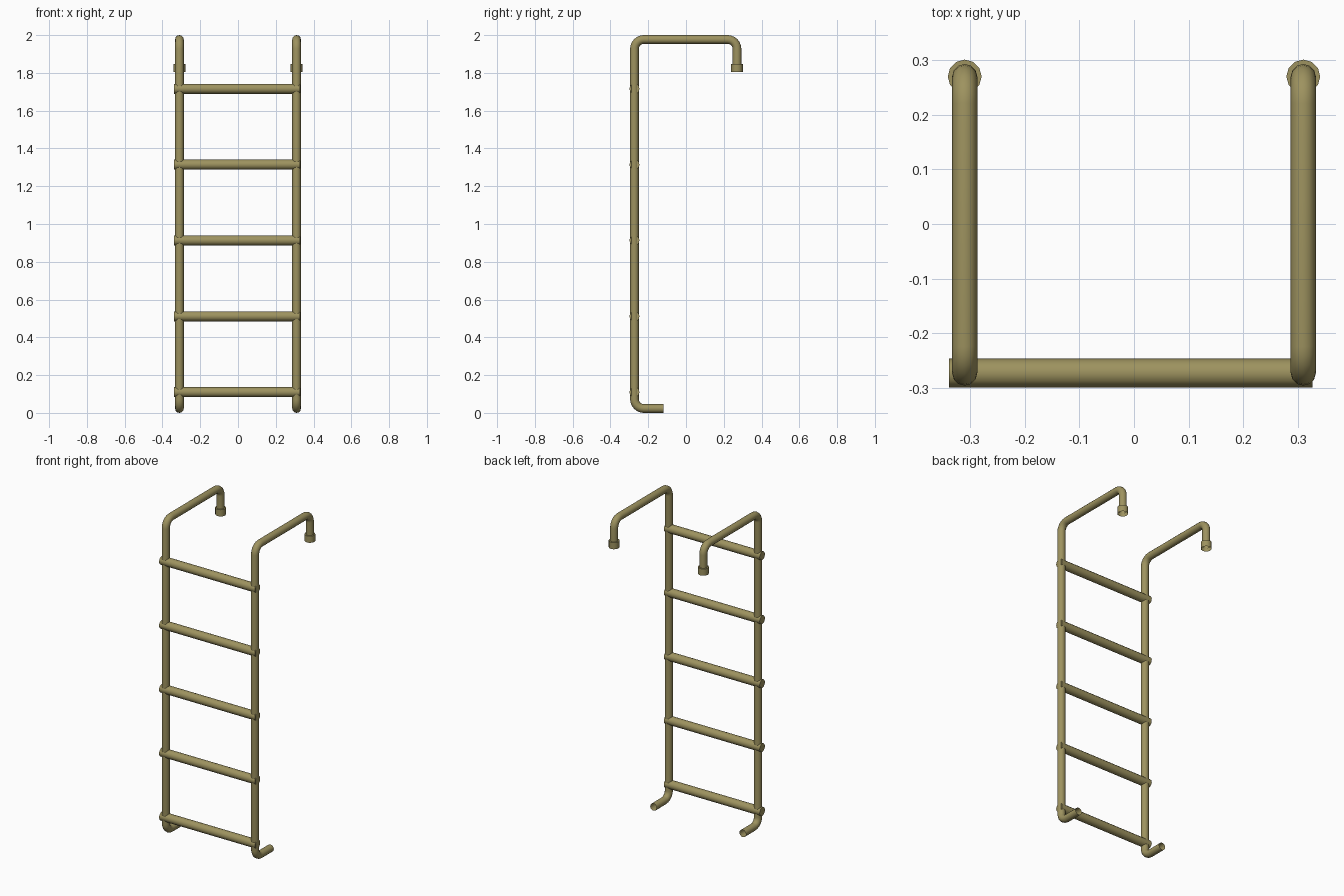
import bpy, bmesh
from math import radians
from mathutils import Vector, Matrix

cube = bpy.data.objects.get("Cube")
if cube:
    bpy.data.objects.remove(cube, do_unlink=True)

RAIL_X, RAIL_R = 0.31, 0.023
RUNG_R, SIDES = 0.0265, 12
FRONT_Y, BACK_Y = -0.273, 0.27

brass = bpy.data.materials.new("aged brass")
brass.use_nodes = True
color = (0.34, 0.29, 0.115, 1)
brass.diffuse_color = color
brass.node_tree.nodes["Principled BSDF"].inputs["Base Color"].default_value = color


def finish(obj):
    bpy.ops.object.select_all(action='DESELECT')
    obj.select_set(True)
    bpy.context.view_layer.objects.active = obj
    bpy.ops.object.shade_smooth_by_angle(angle=radians(40))


def rounded(corners, radius, steps=6):
    """Replace each inner corner of a right-angled path by an arc."""
    points = [corners[0]]
    for before, corner, after in zip(corners, corners[1:], corners[2:]):
        a = (before - corner).normalized() * radius
        b = (after - corner).normalized() * radius
        for i in range(steps + 1):
            turn = Matrix.Rotation(radians(90 * i / steps), 3, b.cross(a))
            points.append(corner + a + b - turn @ b)
    return points + [corners[-1]]


def tube(name, points, radius):
    """Sweep a ring along a path in the YZ plane, leaving the ends open."""
    bm = bmesh.new()
    rings = []
    for i, p in enumerate(points):
        ahead = points[min(i + 1, len(points) - 1)] - p
        behind = p - points[max(i - 1, 0)]
        t = (ahead.normalized() + behind.normalized()).normalized()
        side = t.cross(Vector((1, 0, 0))) * radius
        rings.append([bm.verts.new(p + Matrix.Rotation(radians(360 * k / SIDES), 3, t) @ side)
                      for k in range(SIDES)])
    for low, high in zip(rings, rings[1:]):
        for k in range(SIDES):
            n = (k + 1) % SIDES
            bm.faces.new((low[k], low[n], high[n], high[k]))
    return add_mesh(name, bm)


def add_mesh(name, bm):
    mesh = bpy.data.meshes.new(name)
    bm.to_mesh(mesh)
    bm.free()
    mesh.materials.append(brass)
    obj = bpy.data.objects.new(name, mesh)
    bpy.context.collection.objects.link(obj)
    finish(obj)
    return obj


def cylinder(name, radius, depth, matrix, open_bottom=False):
    bm = bmesh.new()
    bmesh.ops.create_cone(bm, cap_ends=True, segments=SIDES, radius1=radius,
                          radius2=radius, depth=depth, matrix=matrix)
    if open_bottom:
        bm.normal_update()
        bmesh.ops.delete(bm, geom=[f for f in bm.faces if f.normal.z < -0.9],
                         context='FACES_ONLY')
    return add_mesh(name, bm)


# Side rails: foot, upright, top hook and end collar
for label, x in (("left", RAIL_X), ("right", -RAIL_X)):
    corners = [Vector((x, y, z)) for y, z in (
        (-0.12, RAIL_R), (FRONT_Y, RAIL_R), (FRONT_Y, 2 - RAIL_R),
        (BACK_Y, 2 - RAIL_R), (BACK_Y, 1.82))]
    tube(label + "_rail", rounded(corners, 0.05), RAIL_R)
    cylinder(label + "_collar", 0.031, 0.042,
             Matrix.Translation((x, BACK_Y, 1.826)), open_bottom=True)

# Rungs, set slightly off centre
for i in range(5):
    place = Matrix.Translation((-0.006, FRONT_Y, 0.11 + 0.4015 * i))
    cylinder(f"rung_{i + 1}", RUNG_R, 0.666, place @ Matrix.Rotation(radians(90), 4, 'Y'))
